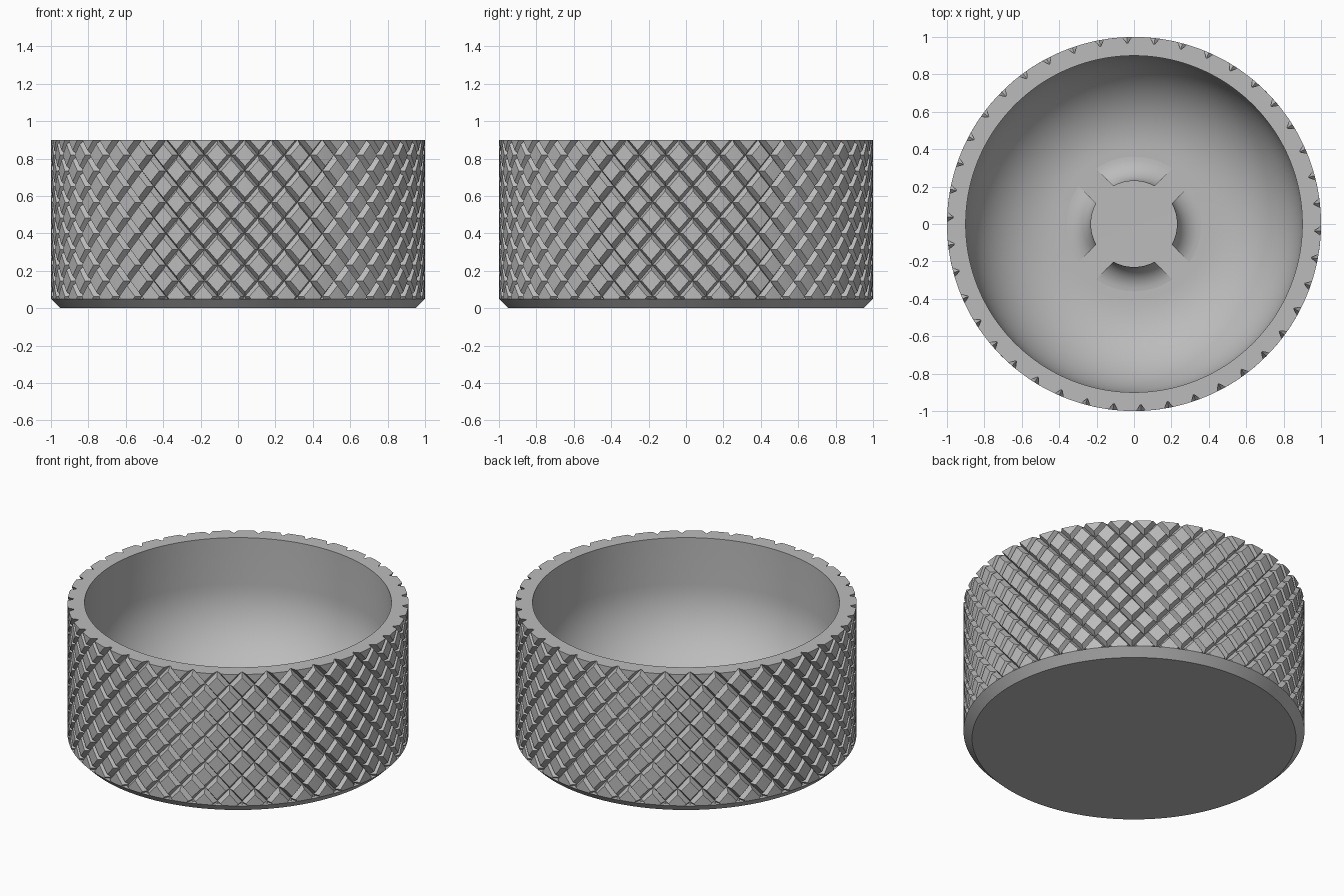
import bpy, bmesh
from math import sin, cos, pi, asin, hypot, radians

cube = bpy.data.objects.get("Cube")
if cube:
    bpy.data.objects.remove(cube, do_unlink=True)

RIM, FLOOR, SHELF = 0.9, 0.1, 0.05     # heights of rim, inner floor, chamfer top
COUNT = 42                             # grooves in each direction
STEP = 2 * pi / COUNT
PITCH = 0.168                          # height between stacked groove crossings
HALF, DEPTH = 0.15, 0.035              # groove half width (in steps) and depth

grey = bpy.data.materials.new("satin_grey")
grey.use_nodes = True
grey.diffuse_color = (0.5, 0.5, 0.5, 1)
grey.node_tree.nodes["Principled BSDF"].inputs["Base Color"].default_value = (0.5, 0.5, 0.5, 1)


def finish(bm, name):
    bmesh.ops.recalc_face_normals(bm, faces=bm.faces)
    mesh = bpy.data.meshes.new(name)
    bm.to_mesh(mesh)
    bm.free()
    obj = bpy.data.objects.new(name, mesh)
    bpy.context.collection.objects.link(obj)
    mesh.materials.append(grey)
    bpy.ops.object.select_all(action='DESELECT')
    obj.select_set(True)
    bpy.context.view_layer.objects.active = obj
    bpy.ops.object.shade_smooth_by_angle(angle=radians(30))
    return obj


def knurl_point(a, w, fu, fv):
    """Point on the wall in skewed coordinates that follow both helices."""
    ang = STEP * (a - w / 2 + (fu + fv) / 2 - 0.25)
    z = RIM + 0.002 + PITCH * (w + fu - fv) / 2
    cut = max(0, *(1 - abs(f) / HALF for f in (fu, fv)))
    r = 1 - DEPTH * cut
    return r * cos(ang), r * sin(ang), z


def continue_loop(bm, edges, profile):
    """Carry a boundary loop along a lathe profile and close its end."""
    for r, z in profile:
        geom = bmesh.ops.extrude_edge_only(bm, edges=edges)["geom"]
        verts = {g for g in geom if isinstance(g, bmesh.types.BMVert)}
        edges = [g for g in geom if isinstance(g, bmesh.types.BMEdge)
                 and all(v in verts for v in g.verts)]
        for v in verts:
            k = r / hypot(v.co.x, v.co.y)
            v.co = (v.co.x * k, v.co.y * k, z)
    bmesh.ops.edgeloop_fill(bm, edges=edges)


# Knurled outer wall: a lattice of crossing V grooves
bm = bmesh.new()
land = 3
fr = [-HALF, 0] + [HALF + (1 - 2 * HALF) * i / land for i in range(land + 1)]
for a in range(COUNT):
    for w in range(-13, 3):
        grid = [[bm.verts.new(knurl_point(a, w, fu, fv)) for fv in fr] for fu in fr]
        # last lines coincide with the next cell's first lines
        for i in range(len(fr) - 1):
            for j in range(len(fr) - 1):
                p, q = grid[i][j], grid[i][j + 1]
                s, t = grid[i + 1][j + 1], grid[i + 1][j]
                if i < 2 and j < 2:
                    tris = ((p, q, s), (p, s, t)) if i == j else ((p, q, t), (q, s, t))
                    for tri in tris:
                        bm.faces.new(tri)
                else:
                    bm.faces.new((p, q, s, t))
bmesh.ops.remove_doubles(bm, verts=bm.verts, dist=0.0002)
for height, up in ((RIM, 1), (SHELF, -1)):
    bmesh.ops.bisect_plane(bm, geom=bm.verts[:] + bm.edges[:] + bm.faces[:], dist=0.00001,
                           plane_co=(0, 0, height), plane_no=(0, 0, up), clear_outer=True)
rim_loop = [e for e in bm.edges if e.is_boundary and e.verts[0].co.z > RIM / 2]
base_loop = [e for e in bm.edges if e.is_boundary and e.verts[0].co.z < RIM / 2]

# Rim, inner wall and large rounded floor
fillet = 0.5
bowl = [(0.9, RIM)]
for i in range(17):
    t = pi / 2 * i / 16
    bowl.append((0.9 - fillet + fillet * cos(t), FLOOR + fillet - fillet * sin(t)))
continue_loop(bm, rim_loop, bowl)

# Shelf under the grooves, chamfer and base
continue_loop(bm, base_loop, [(1, SHELF), (0.95, 0)])
bmesh.ops.remove_doubles(bm, verts=bm.verts, dist=0.00005)
finish(bm, "knurled_cup")

# Four flared fins around a central seat, parted by diagonal slots
INNER, FLARE, SLOT = 0.23, 0.13, 0.065
ROWS, COLS = 10, 12
bm = bmesh.new()
for k in range(4):
    top, low = [], []
    for i in range(ROWS + 1):
        t = pi / 2 * i / ROWS
        r = INNER + FLARE * (1 - cos(t))
        z = FLOOR + FLARE * (1 - sin(t))
        span = pi / 4 - asin(SLOT / r)
        ring = [k * pi / 2 + span * (2 * j / COLS - 1) for j in range(COLS + 1)]
        top.append([bm.verts.new((r * cos(g), r * sin(g), z + 0.001)) for g in ring])
        low.append([bm.verts.new((r * cos(g), r * sin(g), FLOOR - 0.01)) for g in ring])
    for i in range(ROWS):
        for j in range(COLS):
            for g in (top, low):
                bm.faces.new((g[i][j], g[i + 1][j], g[i + 1][j + 1], g[i][j + 1]))
        for j in (0, COLS):
            bm.faces.new((top[i][j], top[i + 1][j], low[i + 1][j], low[i][j]))
    for i in (0, ROWS):
        for j in range(COLS):
            bm.faces.new((top[i][j], top[i][j + 1], low[i][j + 1], low[i][j]))
finish(bm, "seat_fins")
